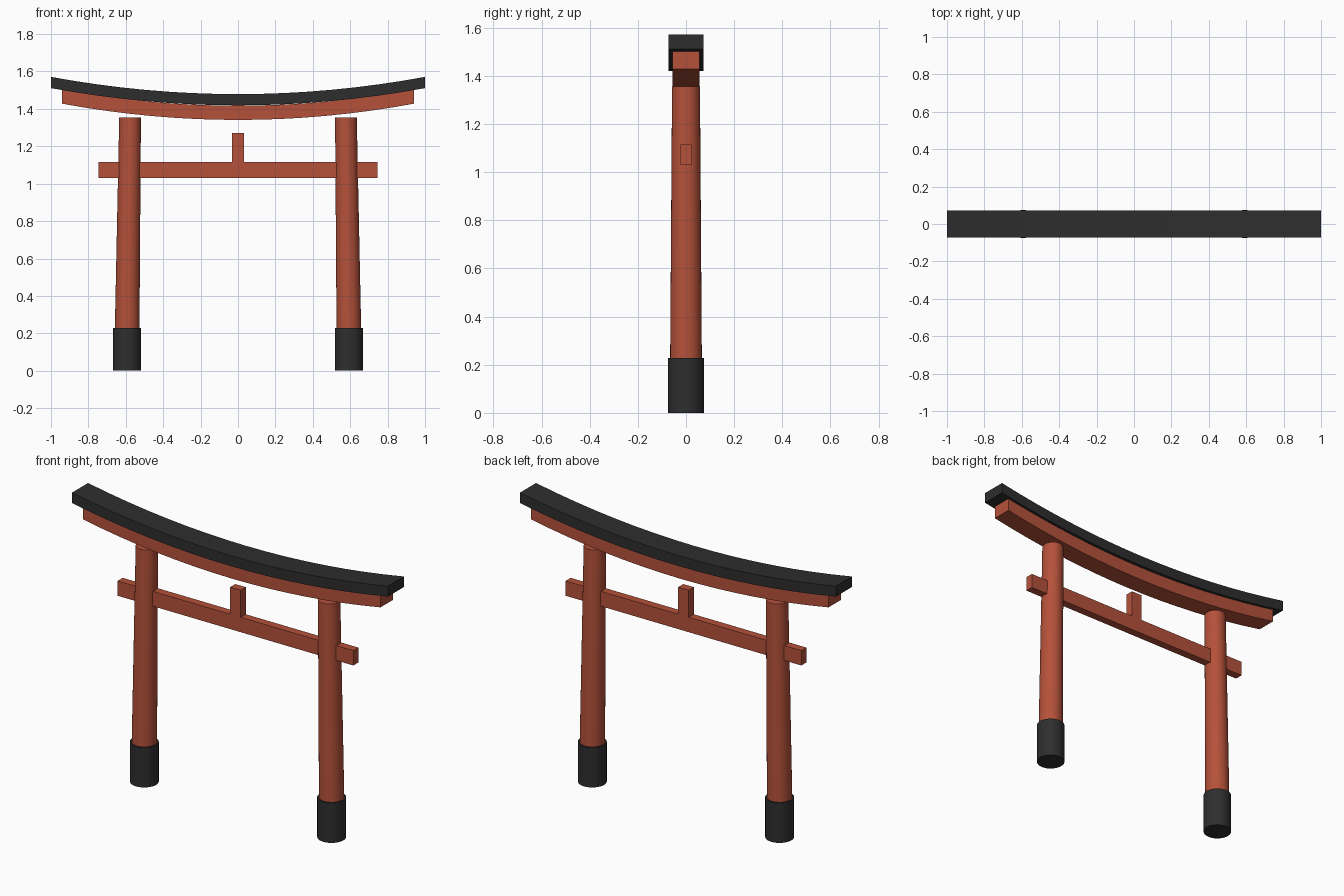
import bpy, bmesh, math
from mathutils import Vector

if "Cube" in bpy.data.objects:
    bpy.data.objects.remove(bpy.data.objects["Cube"])


def material(name, rgb):
    m = bpy.data.materials.new(name)
    m.diffuse_color = (*rgb, 1)
    m.use_nodes = True
    m.node_tree.nodes["Principled BSDF"].inputs["Base Color"].default_value = m.diffuse_color
    return m


RED = material("vermilion", (0.46, 0.083, 0.042))
BLACK = material("charcoal", (0.027, 0.027, 0.027))


def finish(name, bm, mat, smooth=None):
    bmesh.ops.recalc_face_normals(bm, faces=bm.faces)
    mesh = bpy.data.meshes.new(name)
    bm.to_mesh(mesh)
    bm.free()
    mesh.materials.append(mat)
    ob = bpy.data.objects.new(name, mesh)
    bpy.context.collection.objects.link(ob)
    if smooth:
        bpy.ops.object.select_all(action='DESELECT')
        ob.select_set(True)
        bpy.context.view_layer.objects.active = ob
        bpy.ops.object.shade_smooth_by_angle(angle=math.radians(smooth))
    return ob


def curved_beam(name, half_len, half_depth, z_low, z_high, bend, mat, steps=16):
    """Rectangular section swept along an upward parabola."""
    bm = bmesh.new()
    rings = []
    for i in range(steps + 1):
        x = half_len * (2 * i / steps - 1)
        lift = bend * x * x
        rings.append([bm.verts.new((x, y, z + lift)) for y, z in
                      ((-half_depth, z_low), (half_depth, z_low),
                       (half_depth, z_high), (-half_depth, z_high))])
    for a, b in zip(rings, rings[1:]):
        for k in range(4):
            n = (k + 1) % 4
            bm.faces.new((a[k], a[n], b[n], b[k]))
    bm.faces.new(rings[0])
    bm.faces.new(rings[-1])
    return finish(name, bm, mat, 30)


def tapered_post(name, low, high, r_low, r_high, mat, sides=32):
    """Round post between two points, with horizontal end caps."""
    bm = bmesh.new()
    rings = []
    for centre, r in ((low, r_low), (high, r_high)):
        rings.append([bm.verts.new(Vector(centre) + Vector(
            (r * math.cos(t), r * math.sin(t), 0)))
            for t in (math.tau * k / sides for k in range(sides))])
    a, b = rings
    for k in range(sides):
        n = (k + 1) % sides
        bm.faces.new((a[k], a[n], b[n], b[k]))
    bm.faces.new(a)
    bm.faces.new(b)
    return finish(name, bm, mat, 30)


def box(name, half_x, half_y, z_low, z_high, mat):
    bm = bmesh.new()
    bmesh.ops.create_cube(bm, size=2)
    for v in bm.verts:
        v.co = (v.co.x * half_x, v.co.y * half_y,
                z_high if v.co.z > 0 else z_low)
    return finish(name, bm, mat)


# Curved top cap and the lintel beneath it
curved_beam("roof_cap", 1.0, 0.072, 1.419, 1.479, 0.092, BLACK)
curved_beam("upper_lintel", 0.942, 0.057, 1.341, 1.417, 0.098, RED)

# Straight tie beam and short centre strut
box("tie_beam", 0.746, 0.023, 1.03, 1.115, RED)
box("centre_strut", 0.033, 0.023, 1.115, 1.27, RED)

# Leaning pillars in dark footings
for side, s in (("left", -1), ("right", 1)):
    tapered_post(side + "_pillar", (s * 0.593, 0, 0.2), (s * 0.577, 0, 1.355),
                 0.066, 0.058, RED)
    tapered_post(side + "_footing", (s * 0.593, 0, 0), (s * 0.593, 0, 0.228),
                 0.075, 0.075, BLACK)
